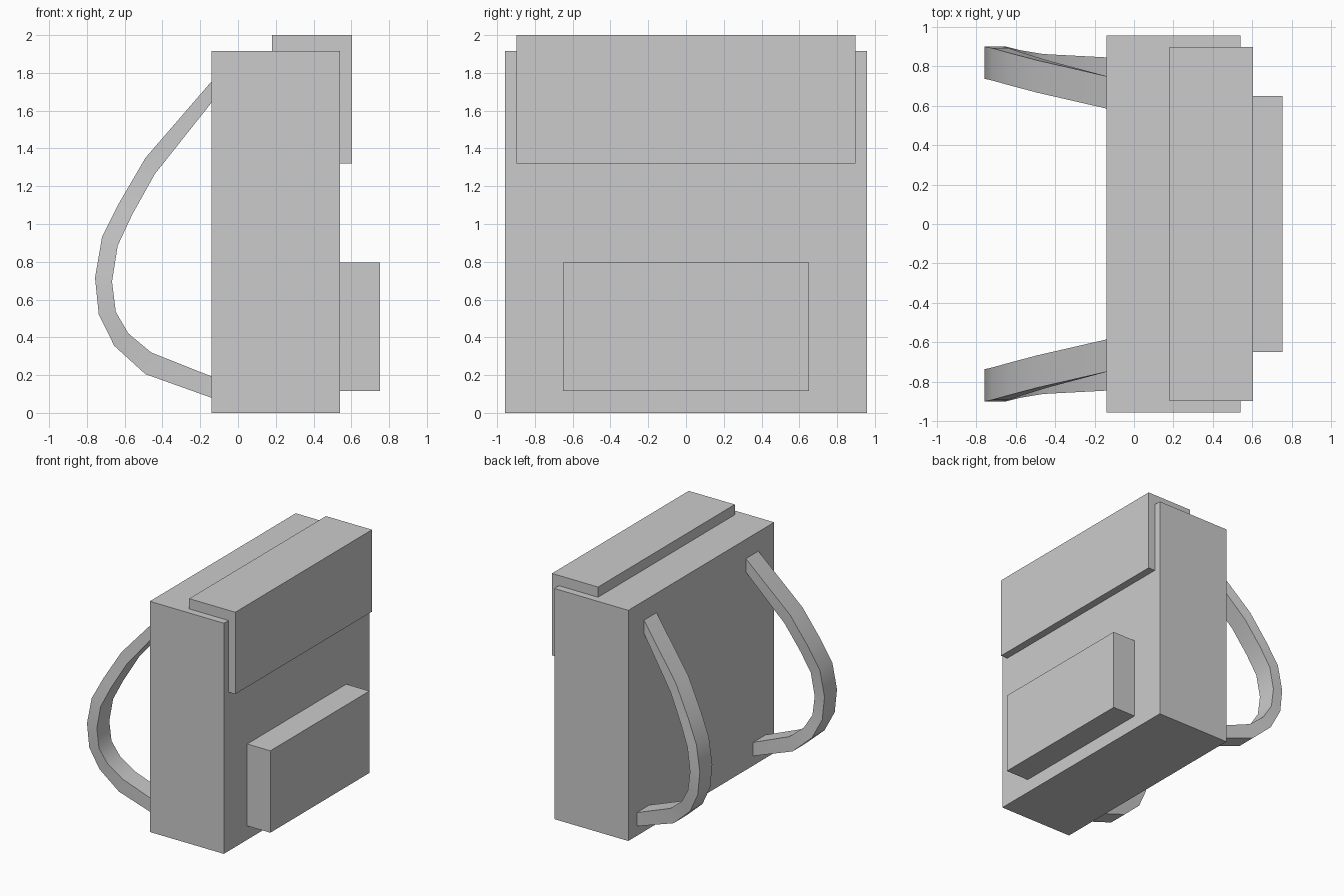
import bpy, bmesh

if "Cube" in bpy.data.objects:
    bpy.data.objects.remove(bpy.data.objects["Cube"])


def box(name, x, y, z):
    """Box from (min, max) ranges on each axis."""
    bpy.ops.mesh.primitive_cube_add(
        size=1, location=[(a + b) / 2 for a, b in (x, y, z)])
    obj = bpy.context.object
    obj.name = name
    obj.scale = [b - a for a, b in (x, y, z)]
    bpy.ops.object.transform_apply(location=True, rotation=False, scale=True)
    return obj


def strap(name, side):
    """Loft a four-sided band through the strap sections."""
    bm = bmesh.new()
    rings = []
    for ox, oz, ix, iz, yc in SECTIONS:
        corners = [(ox, -HALF, oz), (ox, HALF, oz), (ix, HALF, iz), (ix, -HALF, iz)]
        rings.append([bm.verts.new((x, side * (yc + dy), z)) for x, dy, z in corners])
    for a, b in zip(rings, rings[1:]):
        for i in range(4):
            j = (i + 1) % 4
            bm.faces.new((a[i], a[j], b[j], b[i]))
    bm.faces.new(rings[0])
    bm.faces.new(rings[-1])
    bmesh.ops.recalc_face_normals(bm, faces=bm.faces)
    mesh = bpy.data.meshes.new(name)
    bm.to_mesh(mesh)
    bm.free()
    obj = bpy.data.objects.new(name, mesh)
    bpy.context.collection.objects.link(obj)
    bpy.ops.object.select_all(action='DESELECT')
    obj.select_set(True)
    bpy.context.view_layer.objects.active = obj
    bpy.ops.object.shade_smooth_by_angle()


# Main bag, top flap and front pocket
box("bag_body", (-0.14, 0.54), (-0.957, 0.957), (0, 1.915))
box("top_flap", (0.18, 0.603), (-0.897, 0.897), (1.32, 2.0))
box("front_pocket", (0.50, 0.752), (-0.65, 0.65), (0.115, 0.795))

# Shoulder straps: outer x, outer z, inner x, inner z, sideways centre
HALF = 0.082
SECTIONS = [
    (-0.12, 1.778, -0.12, 1.668, 0.663),
    (-0.49, 1.350, -0.44, 1.265, 0.748),
    (-0.63, 1.110, -0.56, 1.050, 0.785),
    (-0.72, 0.930, -0.637, 0.885, 0.810),
    (-0.757, 0.715, -0.667, 0.695, 0.818),
    (-0.737, 0.520, -0.647, 0.535, 0.817),
    (-0.655, 0.355, -0.58, 0.420, 0.800),
    (-0.49, 0.205, -0.46, 0.320, 0.780),
    (-0.12, 0.073, -0.12, 0.185, 0.762),
]
strap("left_strap", 1)
strap("right_strap", -1)
